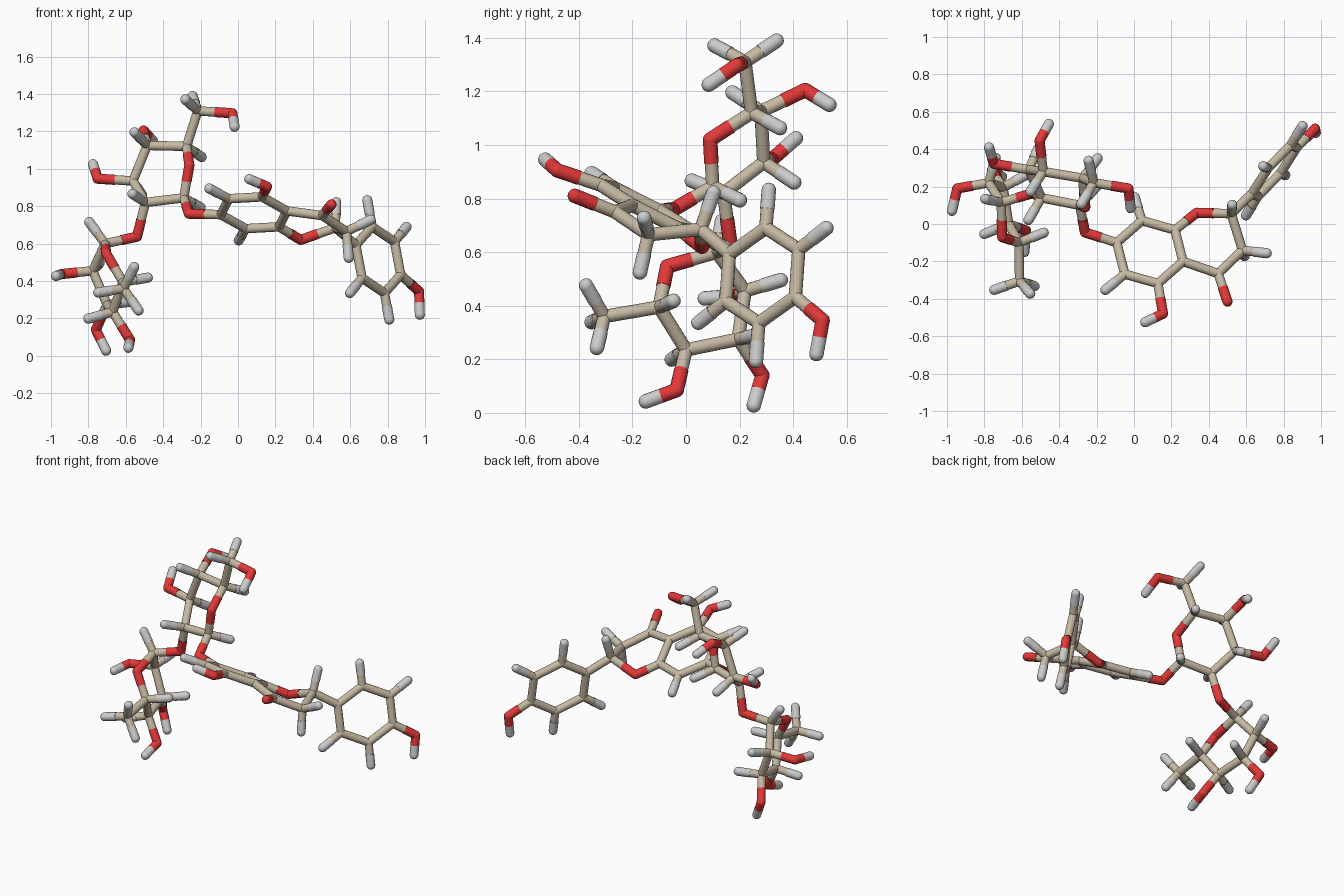
import bpy, bmesh, math
from mathutils import Vector

if "Cube" in bpy.data.objects:
    bpy.data.objects.remove(bpy.data.objects["Cube"])

CH, OH = 0.145, 0.128                      # bond lengths to hydrogen
RADIUS = {"C": 0.025, "O": 0.027, "H": 0.027}
COLORS = {"C": (0.57, 0.49, 0.37, 1), "O": (0.76, 0.04, 0.04, 1), "H": (0.72, 0.72, 0.72, 1)}
ELEMENTS = list(COLORS)
mats = []
for e, label in zip(ELEMENTS, ("tan", "red", "pale_grey")):
    m = bpy.data.materials.new(label)
    m.diffuse_color = COLORS[e]
    m.use_nodes = True
    m.node_tree.nodes["Principled BSDF"].inputs["Base Color"].default_value = m.diffuse_color
    mats.append(m)


def hexagon(names, center, p0, p1):
    """Flat six-ring from its centre and first two corner offsets."""
    c, p0, p1 = Vector(center), Vector(p0), Vector(p1)
    offs = [p0, p1, p1 - p0, -p0, -p1, p0 - p1]
    return {n: c + o for n, o in zip(names.split(), offs)}


atoms, bonds, part_of = {}, [], {}


def add_part(part, points, chains):
    """Chains are space-separated atom names bonded one after another."""
    for n, p in points.items():
        atoms[n] = Vector(p)
        part_of[n] = part
    for chain in chains:
        names = chain.split()
        bonds.extend(zip(names, names[1:]))


# Fused double ring
pts = hexagon("C7 C8 C9 C10 C5 C6", (.085, -.15, .765), (-.177, .05, -.01), (-.043, .168, -.085))
pts.update({"O1": (.335, .06, .62), "C2": (.52, .055, .685), "C3": (.58, -.14, .665),
            "C4": (.45, -.265, .75), "O4": (.50, -.415, .81),
            "O5": (.155, -.48, .905), "HO5": (.06, -.525, .945)})
add_part("fused_rings", pts, ["C7 C8 C9 C10 C5 C6 C7", "C9 O1 C2 C3 C4 C10", "C4 O4", "C5 O5 HO5"])

# Single flat ring at the right end
pts = hexagon("CB1 CB2 CB3 CB4 CB5 CB6", (.75, .285, .513), (-.12, -.123, .08), (-.033, .013, .177))
pts.update({"OB4": (.968, .51, .345), "HOB4": (.972, .487, .22)})
add_part("end_ring", pts, ["CB1 CB2 CB3 CB4 CB5 CB6 CB1", "C2 CB1", "CB4 OB4 HOB4"])

# Upper sugar ring
add_part("upper_sugar", {
    "OG7": (-.262, -.045, .76), "CG1": (-.29, .10, .845), "OG5": (-.26, .09, 1.02),
    "CG5": (-.275, .245, 1.12), "CG4": (-.485, .28, 1.125), "CG3": (-.562, .29, .935),
    "CG2": (-.495, .14, .82), "OG2": (-.54, .165, .637), "OG3": (-.75, .322, .947),
    "HOG3": (-.775, .41, 1.025), "OG4": (-.505, .445, 1.205), "HOG4": (-.455, .535, 1.15),
    "CG6": (-.215, .22, 1.31), "OG6": (-.03, .19, 1.297), "HOG6": (-.018, .085, 1.225)},
    ["C7 OG7 CG1", "CG1 CG2 CG3 CG4 CG5 OG5 CG1", "CG2 OG2", "CG3 OG3 HOG3",
     "CG4 OG4 HOG4", "CG5 CG6 OG6 HOG6"])

# Lower sugar ring
add_part("lower_sugar", {
    "CR1": (-.71, .115, .60), "OR5": (-.705, -.07, .547), "CR5": (-.615, -.10, .395),
    "CR4": (-.67, 0, .235), "CR3": (-.70, .195, .275), "CR2": (-.777, .22, .455),
    "CR6": (-.612, -.305, .36), "OR4": (-.577, -.035, .085), "HOR4": (-.586, -.15, .043),
    "OR3": (-.76, .285, .14), "HOR3": (-.705, .253, .028),
    "OR2": (-.945, .19, .437), "HOR2": (-.973, .07, .427)},
    ["OG2 CR1", "CR1 CR2 CR3 CR4 CR5 OR5 CR1", "CR5 CR6", "CR4 OR4 HOR4",
     "CR3 OR3 HOR3", "CR2 OR2 HOR2"])


# Hydrogens on carbon, placed opposite the existing bonds
def hydrogen(parent, direction, i=0):
    n = "H%d_%s" % (i, parent)
    atoms[n] = atoms[parent] + direction.normalized() * CH
    part_of[n] = part_of[parent]
    bonds.append((parent, n))


def neighbours(n):
    return [(atoms[b if a == n else a] - atoms[n]).normalized() for a, b in bonds if n in (a, b)]


for n in ("C8 C6 C2 CB2 CB3 CB5 CB6 CG1 CG2 CG3 CG4 CG5 CR1 CR2 CR3 CR4 CR5").split():
    hydrogen(n, -sum(neighbours(n), Vector()))
for n in ("C3", "CG6"):                    # two hydrogens
    a, b = neighbours(n)
    out, side = -(a + b).normalized(), a.cross(b).normalized()
    for i, s in enumerate((1, -1)):
        hydrogen(n, out * 0.58 + side * 0.81 * s, i)
axis = -neighbours("CR6")[0]               # three hydrogens
u = Vector((-1, 0, -.1))
u = (u - axis * u.dot(axis)).normalized()
v = axis.cross(u)
for i in range(3):
    t = i * math.tau / 3
    hydrogen("CR6", axis * 0.33 + (u * math.cos(t) + v * math.sin(t)) * 0.94, i)

# Build rounded two-colour sticks, one object per part
meshes = {p: bmesh.new() for p in part_of.values()}


def paint(verts, element):
    for f in {f for v in verts for f in v.link_faces}:
        f.material_index = ELEMENTS.index(element)
        f.smooth = True


def half_stick(bm, a, b, element):
    d = b - a
    mat = d.to_track_quat("Z", "Y").to_matrix().to_4x4()
    mat.translation = (a + b) / 2
    r = RADIUS[element]
    geo = bmesh.ops.create_cone(bm, cap_ends=False, segments=16, radius1=r, radius2=r,
                                depth=d.length, matrix=mat)
    paint(geo["verts"], element)


for a, b in bonds:
    mid = (atoms[a] + atoms[b]) / 2
    for n in (a, b):
        half_stick(meshes[part_of[n]], atoms[n], mid, n[0])
for n, p in atoms.items():
    bm = meshes[part_of[n]]
    geo = bmesh.ops.create_uvsphere(bm, u_segments=16, v_segments=10, radius=RADIUS[n[0]])
    bmesh.ops.translate(bm, verts=geo["verts"], vec=p)
    paint(geo["verts"], n[0])

for part, bm in meshes.items():
    me = bpy.data.meshes.new(part)
    bm.to_mesh(me)
    bm.free()
    for m in mats:
        me.materials.append(m)
    bpy.context.collection.objects.link(bpy.data.objects.new(part, me))
